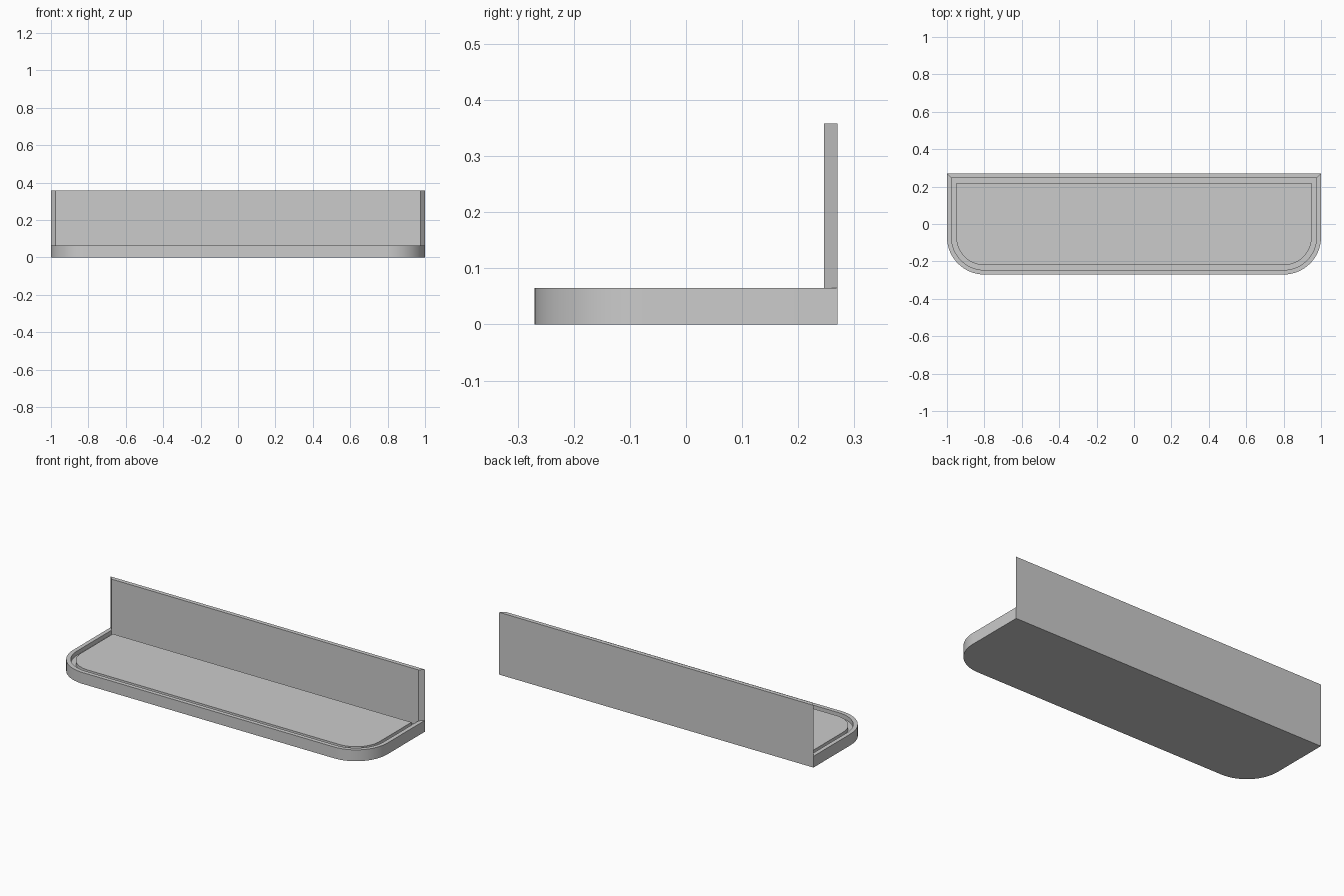
import bpy, bmesh, math

if "Cube" in bpy.data.objects:
    bpy.data.objects.remove(bpy.data.objects["Cube"])

W, D, R = 1.0, 0.27, 0.2        # half width, half depth, front corner radius
RIM_Z, TOP_Z = 0.065, 0.358
RIM, GROOVE = 0.024, 0.05       # insets of the rim and of the base plate


def outline(inset, steps=16):
    """Counter-clockwise plan outline: rounded front corners, square back corners."""
    pts = []
    for cx, start in ((-(W - R), math.pi), (W - R, 1.5 * math.pi)):
        for i in range(steps + 1):
            a = start + 0.5 * math.pi * i / steps
            pts.append((cx + (R - inset) * math.cos(a),
                        -D + R + (R - inset) * math.sin(a)))
    pts += [(W - inset, D - inset), (-W + inset, D - inset)]
    return pts


def loft(name, loops):
    """Join equal-length (points, z) loops and cap both ends."""
    bm = bmesh.new()
    rings = [[bm.verts.new((x, y, z)) for x, y in pts] for pts, z in loops]
    n = len(rings[0])
    for a, b in zip(rings, rings[1:]):
        for i in range(n):
            j = (i + 1) % n
            bm.faces.new((a[i], a[j], b[j], b[i]))
    bm.faces.new(rings[0][::-1])
    bm.faces.new(rings[-1])
    bmesh.ops.recalc_face_normals(bm, faces=bm.faces)
    mesh = bpy.data.meshes.new(name)
    bm.to_mesh(mesh)
    bm.free()
    obj = bpy.data.objects.new(name, mesh)
    bpy.context.collection.objects.link(obj)
    return obj


# Shelf base: outer wall, raised rim, narrow groove and flat plate
profile = [(0, 0), (0, RIM_Z), (RIM, RIM_Z), (RIM, 0.04),
           (GROOVE, 0.04), (GROOVE, 0.06)]
base = loft("shelf_base", [(outline(i), z) for i, z in profile])
bpy.context.view_layer.objects.active = base
base.select_set(True)
bpy.ops.object.shade_smooth_by_angle(angle=math.radians(30))

# Back panel: stands on the rear rim, with mitred ends
plan = [(-W + RIM, D - RIM), (W - RIM, D - RIM), (W, D), (-W, D)]
loft("back_panel", [(plan, RIM_Z), (plan, TOP_Z)])
